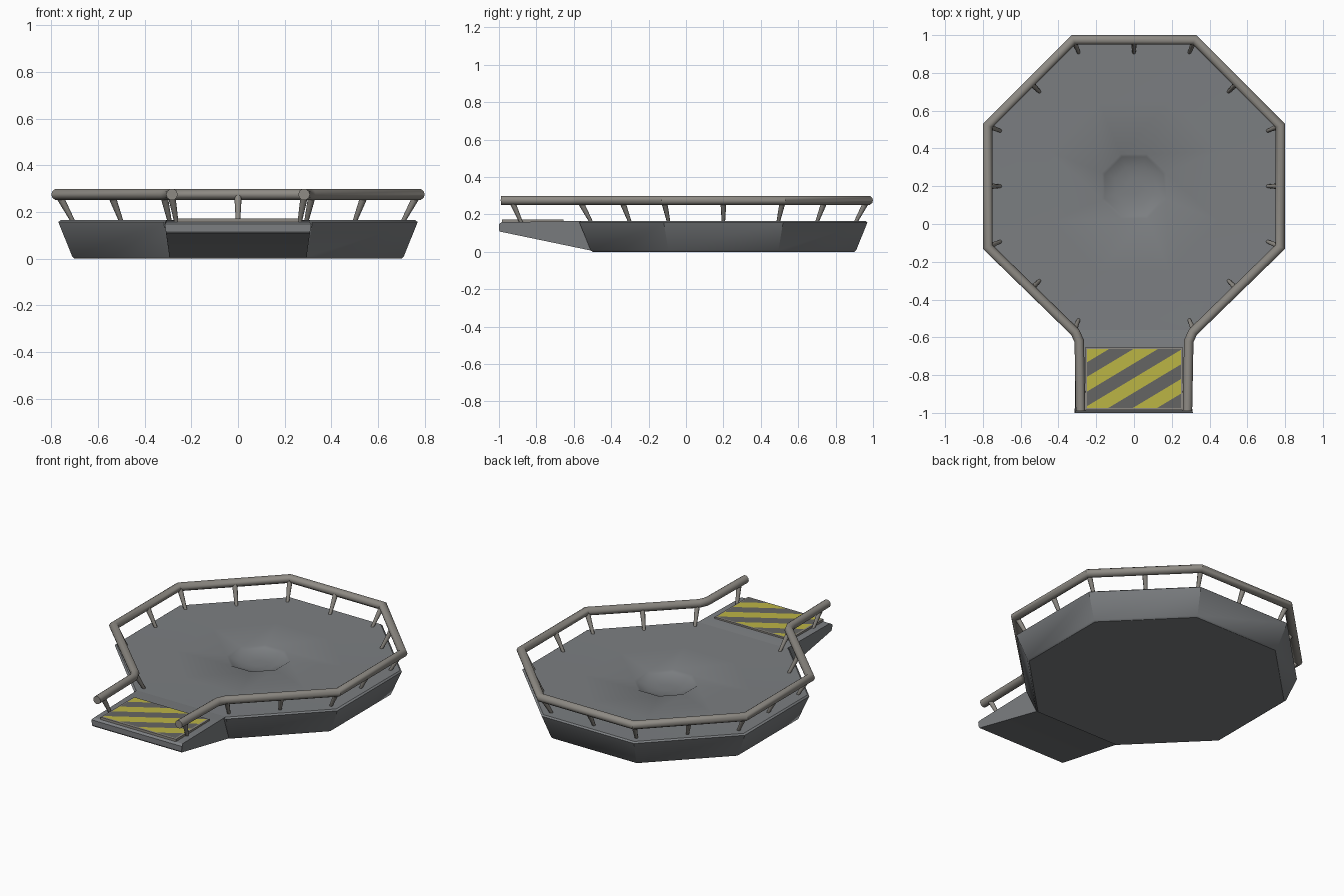
import bpy, bmesh
from math import tan, pi, cos, sin, radians
from mathutils import Vector

if "Cube" in bpy.data.objects:
    bpy.data.objects.remove(bpy.data.objects["Cube"])

CY = 0.2              # centre of the octagon in y
T = tan(pi / 8)


def material(name, rgb):
    m = bpy.data.materials.new(name)
    m.diffuse_color = (*rgb, 1)
    m.use_nodes = True
    m.node_tree.nodes["Principled BSDF"].inputs["Base Color"].default_value = m.diffuse_color
    return m


def finish(bm, name, mats=(), angle=None):
    if angle is not None:
        bmesh.ops.recalc_face_normals(bm, faces=bm.faces)
    me = bpy.data.meshes.new(name)
    bm.to_mesh(me)
    bm.free()
    ob = bpy.data.objects.new(name, me)
    bpy.context.collection.objects.link(ob)
    for m in mats:
        me.materials.append(m)
    if angle:
        me.shade_smooth()
        me.set_sharp_from_angle(angle=radians(angle))
    return ob


def octagon(a, z):
    """Octagon corners with flat sides at distance a from the centre."""
    r = a / cos(pi / 8)
    return [Vector((r * cos(pi / 8 + k * pi / 4), CY + r * sin(pi / 8 + k * pi / 4), z))
            for k in range(8)]


def loft(bm, rings):
    """Skin closed rings of equal length and cap both ends."""
    loops = [[bm.verts.new(p) for p in ring] for ring in rings]
    n = len(loops[0])
    for a, b in zip(loops, loops[1:]):
        for i in range(n):
            bm.faces.new((a[i], a[(i + 1) % n], b[(i + 1) % n], b[i]))
    bm.faces.new(loops[0][::-1])
    bm.faces.new(loops[-1])


metal = material("rail_metal", (0.27, 0.255, 0.23))
deck_grey = material("deck_grey", (0.2, 0.21, 0.22))
yellow = material("stripe_yellow", (0.5, 0.46, 0.06))
dark = material("stripe_dark", (0.13, 0.13, 0.125))

# Octagonal deck with flared sides and a shallow central pit
bm = bmesh.new()
loft(bm, [octagon(a, z) for a, z in (
    (0.70, 0.0), (0.71, 0.008), (0.77, 0.157), (0.76, 0.165), (0.70, 0.164),
    (0.45, 0.159), (0.17, 0.158), (0.155, 0.148), (0.10, 0.130), (0.04, 0.126))])
finish(bm, "deck", [deck_grey], 35)

# Entry ramp: side profile (y, z, half width), tapering underneath
bm = bmesh.new()
prof = [(-0.50, 0.002, 0.292), (-0.515, 0.008, 0.294), (-0.995, 0.108, 0.308),
        (-1.0, 0.115, 0.309), (-1.0, 0.148, 0.314), (-0.985, 0.158, 0.306),
        (-0.56, 0.165, 0.308), (-0.50, 0.150, 0.30)]
loft(bm, [[Vector((s * w, y, z)) for y, z, w in prof] for s in (-1, 1)])
finish(bm, "entry_ramp", [deck_grey], 30)

# Hazard plate base
bm = bmesh.new()
bmesh.ops.create_cube(bm, size=1)
for v in bm.verts:
    v.co = Vector((v.co.x * 0.52, -0.82 + v.co.y * 0.33, 0.163 + v.co.z * 0.02))
finish(bm, "hazard_plate", [metal])

# Diagonal stripes: one sheet cut by slanted planes
bm = bmesh.new()
bm.faces.new([bm.verts.new((x, y, 0.175)) for x, y in
              ((-0.25, -0.975), (0.25, -0.975), (0.25, -0.663), (-0.25, -0.663))])
STEP, START, SLOPE = 0.0775, -0.505, 0.6
for k in range(1, 9):
    bmesh.ops.bisect_plane(bm, geom=bm.verts[:] + bm.edges[:] + bm.faces[:],
                           plane_co=(0, START - k * STEP, 0), plane_no=(-SLOPE, 1, 0))
for f in bm.faces:
    c = f.calc_center_median()
    f.material_index = int((START - (c.y - SLOPE * c.x)) / STEP) % 2
finish(bm, "hazard_stripes", [yellow, dark])

# Handrail: tube swept along the octagon and out along the ramp, mitred corners
A, RZ, RR, SIDES = 0.775, 0.275, 0.025, 10
h = A * T
half = [(0.283, -0.99), (0.29, -0.62), (0.312, -0.572), (A, CY - h), (A, CY + h), (h, CY + A)]
path = [Vector((x, y, RZ)) for x, y in half]
path += [Vector((-p.x, p.y, p.z)) for p in reversed(path)]
rings = []
for i, p in enumerate(path):
    d0 = (p - path[i - 1]).normalized() if i else None
    d1 = (path[i + 1] - p).normalized() if i < len(path) - 1 else d0
    d0 = d0 or d1
    t = (d0 + d1).normalized()
    side = Vector((t.y, -t.x, 0)) / t.dot(d0)
    rings.append([p + side * RR * cos(2 * pi * k / SIDES) + Vector((0, 0, RR * sin(2 * pi * k / SIDES)))
                  for k in range(SIDES)])
bm = bmesh.new()
loft(bm, rings)
finish(bm, "handrail", [metal], 40)


def post(bm, top, foot):
    """Round post, thinner at the foot."""
    axis = (top - foot).normalized()
    u = axis.orthogonal().normalized()
    w = axis.cross(u)
    loft(bm, [[c + (u * cos(k * pi / 4) + w * sin(k * pi / 4)) * r for k in range(8)]
              for c, r in ((foot, 0.009), (top, 0.016))])


# Leaning rail posts at corners and side middles, plus one pair on the ramp
bm = bmesh.new()
tops, feet = octagon(0.765, 0.268), octagon(0.705, 0.155)
for k in range(8):
    post(bm, tops[k], feet[k])
    if k != 5:        # leave the entry side open
        j = (k + 1) % 8
        post(bm, (tops[k] + tops[j]) / 2, (feet[k] + feet[j]) / 2)
for s in (-1, 1):
    post(bm, Vector((s * 0.284, -0.93, 0.268)), Vector((s * 0.264, -0.88, 0.155)))
finish(bm, "rail_posts", [metal], 50)
